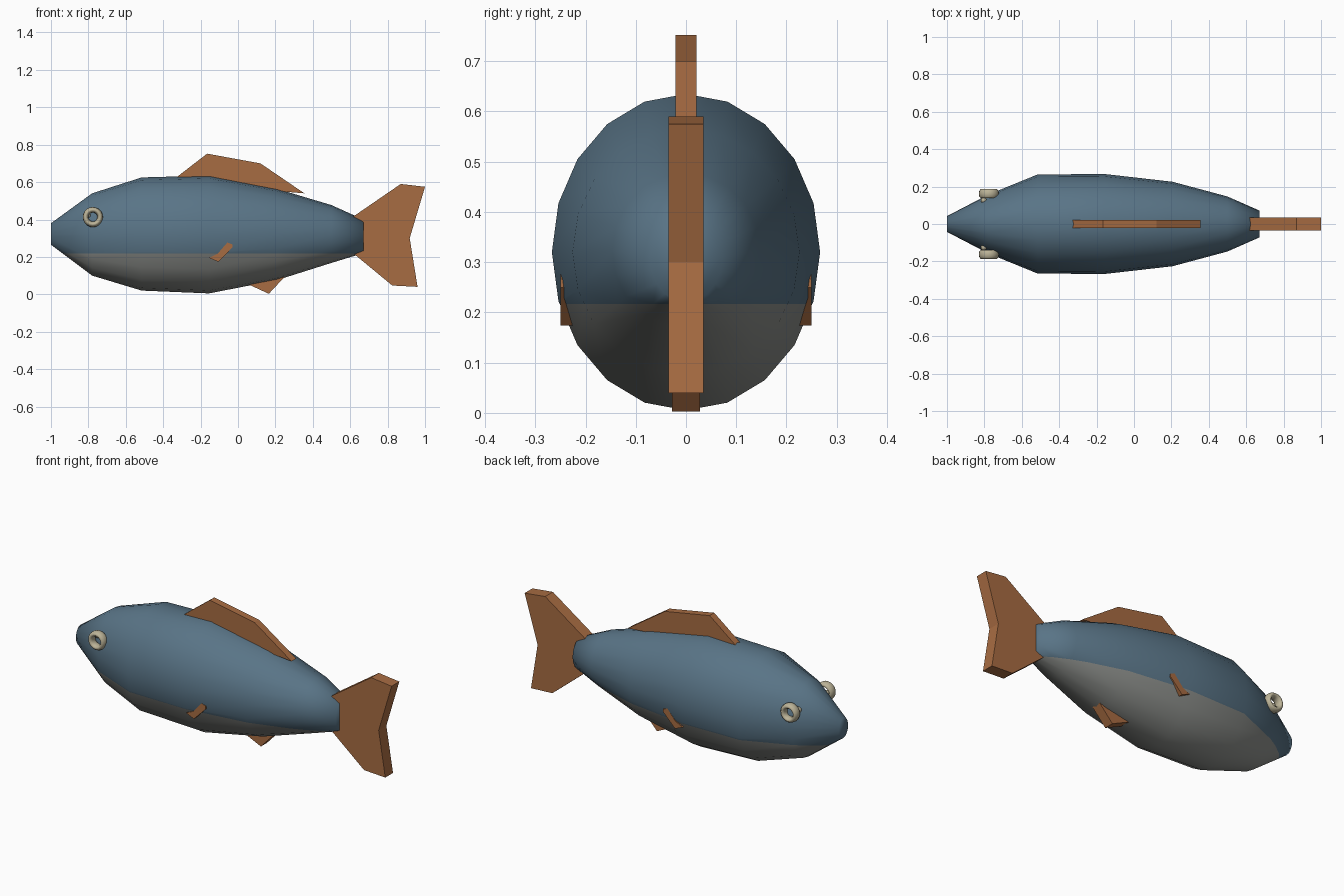
import bpy, bmesh
from math import sin, cos, pi
from mathutils import Vector

cube = bpy.data.objects.get("Cube")
if cube:
    bpy.data.objects.remove(cube, do_unlink=True)


def material(name, rgb):
    m = bpy.data.materials.new(name)
    m.use_nodes = True
    m.diffuse_color = (*rgb, 1)
    m.node_tree.nodes["Principled BSDF"].inputs["Base Color"].default_value = (*rgb, 1)
    return m


blue = material("slate blue", (0.10, 0.175, 0.24))
grey = material("belly grey", (0.26, 0.27, 0.255))
orange = material("fin orange", (0.39, 0.15, 0.055))
cream = material("eye cream", (0.50, 0.45, 0.31))


def finish(name, bm, mats, smooth=False):
    bmesh.ops.recalc_face_normals(bm, faces=bm.faces)
    for f in bm.faces:
        f.smooth = smooth
    mesh = bpy.data.meshes.new(name)
    bm.to_mesh(mesh)
    bm.free()
    for m in mats:
        mesh.materials.append(m)
    obj = bpy.data.objects.new(name, mesh)
    bpy.context.collection.objects.link(obj)
    return obj


def plate(name, outline, y0, y1):
    """Extrude an x-z outline from y0 to y1."""
    bm = bmesh.new()
    face = bm.faces.new([bm.verts.new((x, y0, z)) for x, z in outline])
    ext = bmesh.ops.extrude_face_region(bm, geom=[face])["geom"]
    verts = [g for g in ext if isinstance(g, bmesh.types.BMVert)]
    bmesh.ops.translate(bm, vec=(0, y1 - y0, 0), verts=verts)
    return finish(name, bm, [orange])


# Body: elliptical rings (x, bottom, top, half width) joined along x
SIDES = 20
stations = [(-1, 0.265, 0.38, 0.042), (-0.78, 0.10, 0.54, 0.157),
            (-0.515, 0.02, 0.625, 0.265), (-0.155, 0.005, 0.635, 0.267),
            (0.205, 0.075, 0.565, 0.226), (0.5, 0.168, 0.477, 0.147),
            (0.67, 0.22, 0.40, 0.072)]
bm = bmesh.new()
rings = []
for x, low, high, ry in stations:
    mid, rz = (low + high) / 2, (high - low) / 2
    rings.append([bm.verts.new((x, ry * sin(2 * pi * i / SIDES), mid + rz * cos(2 * pi * i / SIDES)))
                  for i in range(SIDES)])
for a, b in zip(rings, rings[1:]):
    for i in range(SIDES):
        j = (i + 1) % SIDES
        bm.faces.new((a[i], a[j], b[j], b[i]))
bm.faces.new(rings[0])
bm.faces.new(rings[-1])

# Belly colour below a cut line
BELLY = 0.217
bmesh.ops.bisect_plane(bm, geom=bm.verts[:] + bm.edges[:] + bm.faces[:],
                       plane_co=(0, 0, BELLY), plane_no=(0, 0, 1))
for f in bm.faces:
    f.material_index = int(f.calc_center_median().z < BELLY)
finish("body", bm, [blue, grey], smooth=True)

# Fins on the centre line
plate("tail_fin", [(0.615, 0.415), (0.87, 0.59), (1.0, 0.575), (0.918, 0.30),
                   (0.96, 0.04), (0.825, 0.047), (0.615, 0.22)], -0.035, 0.035)
plate("dorsal_fin", [(-0.33, 0.625), (-0.165, 0.752), (0.12, 0.70),
                     (0.355, 0.54), (0, 0.57)], -0.021, 0.021)
plate("anal_fin", [(0.04, 0.06), (0.165, 0.003), (0.26, 0.105), (0.15, 0.13)], -0.028, 0.028)

# Paired fins and eyes
for side, s in (("right", -1), ("left", 1)):
    plate(side + "_pectoral_fin",
          [(-0.155, 0.195), (-0.105, 0.174), (-0.03, 0.25), (-0.03, 0.267),
           (-0.057, 0.277), (-0.11, 0.216)], s * 0.222, s * 0.25)

    bpy.ops.mesh.primitive_torus_add(location=(-0.776, s * 0.162, 0.413), rotation=(pi / 2, 0, 0),
                                     major_radius=0.039, minor_radius=0.015,
                                     major_segments=20, minor_segments=10)
    ring = bpy.context.object
    ring.name = side + "_eye_ring"
    ring.scale.z = 1.7
    ring.data.materials.append(cream)
    bpy.ops.object.shade_smooth()

    bpy.ops.mesh.primitive_uv_sphere_add(segments=12, ring_count=8, radius=0.016,
                                         location=(-0.803, s * 0.126, 0.422))
    dot = bpy.context.object
    dot.name = side + "_eye_centre"
    dot.data.materials.append(cream)
    bpy.ops.object.shade_smooth()
